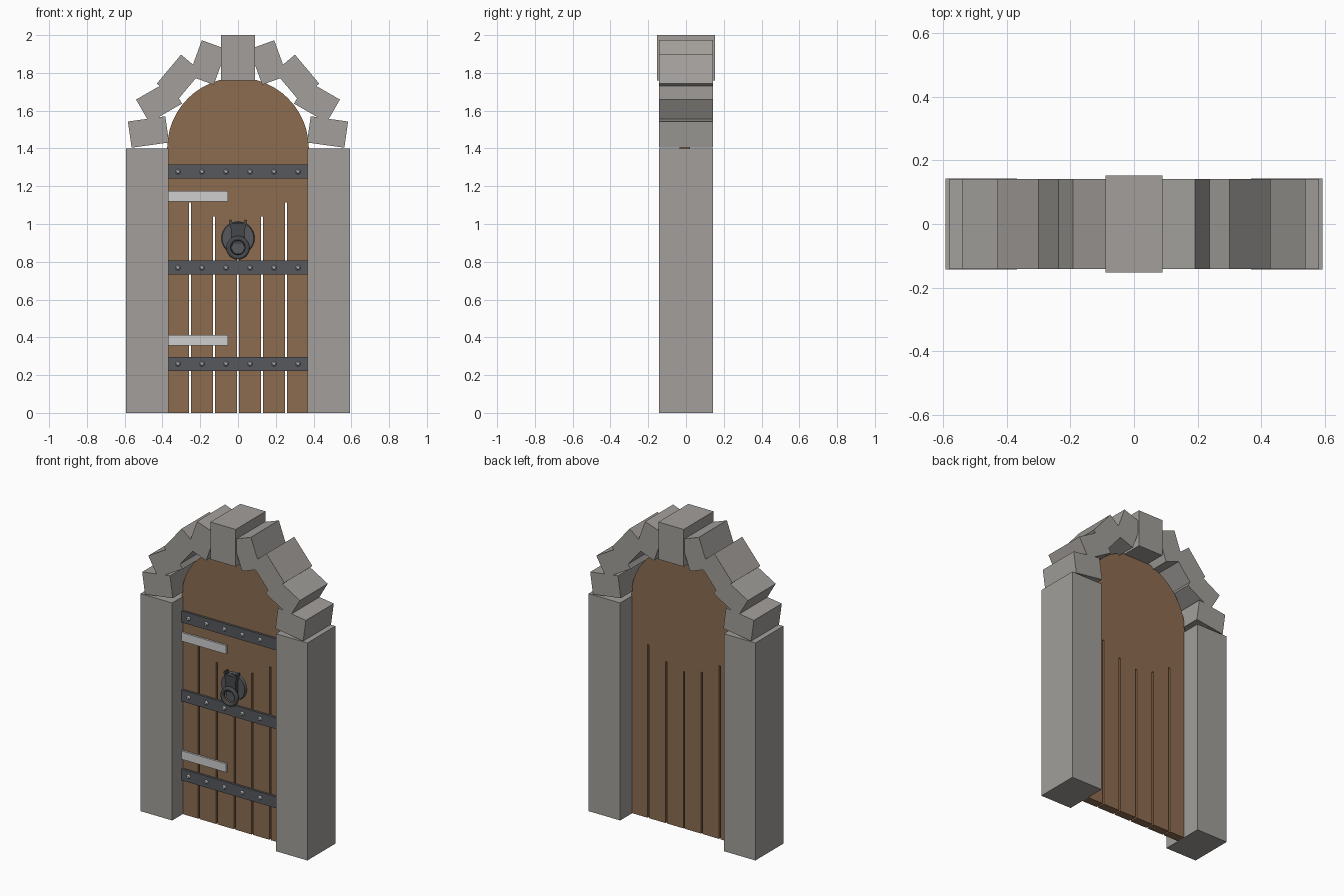
import bpy, bmesh, math
from mathutils import Matrix, Vector

if "Cube" in bpy.data.objects:
    bpy.data.objects.remove(bpy.data.objects["Cube"])


def material(name, rgb):
    m = bpy.data.materials.new(name)
    m.diffuse_color = (*rgb, 1)
    m.use_nodes = True
    m.node_tree.nodes["Principled BSDF"].inputs["Base Color"].default_value = m.diffuse_color
    return m


STONE = material("grey_stone", (0.36, 0.345, 0.325))
WOOD = material("brown_wood", (0.265, 0.15, 0.08))
IRON = material("dark_iron", (0.095, 0.098, 0.108))
BLACK_IRON = material("black_iron", (0.06, 0.064, 0.07))
STEEL = material("pale_steel", (0.62, 0.62, 0.62))
RIVET = material("rivet_steel", (0.42, 0.44, 0.46))


def finish(name, bm, mat, smooth=False):
    bmesh.ops.recalc_face_normals(bm, faces=bm.faces[:])
    me = bpy.data.meshes.new(name)
    bm.to_mesh(me)
    bm.free()
    me.materials.append(mat)
    ob = bpy.data.objects.new(name, me)
    bpy.context.collection.objects.link(ob)
    if smooth:
        bpy.context.view_layer.objects.active = ob
        ob.select_set(True)
        bpy.ops.object.shade_smooth_by_angle(angle=math.radians(40))
        ob.select_set(False)
    return ob


def box(name, center, size, mat, tilt=0):
    """Box turned by tilt degrees in the front plane (x towards z)."""
    bm = bmesh.new()
    m = (Matrix.Translation(center) @ Matrix.Rotation(math.radians(-tilt), 4, 'Y')
         @ Matrix.Diagonal((*size, 1)))
    bmesh.ops.create_cube(bm, size=1, matrix=m)
    return finish(name, bm, mat)


def disc(name, center, r1, r2, depth, mat, segs=32):
    """Short cone facing the front, r1 at the back and r2 at the front."""
    bm = bmesh.new()
    m = Matrix.Translation(center) @ Matrix.Rotation(math.pi / 2, 4, 'X')
    bmesh.ops.create_cone(bm, cap_ends=True, segments=segs, radius1=r1,
                          radius2=r2, depth=depth, matrix=m)
    return finish(name, bm, mat, True)


def ring(name, center, major, minor, mat, segs=32, sides=10):
    """Torus standing in the front plane."""
    bm = bmesh.new()
    loops = []
    for i in range(segs):
        a = 2 * math.pi * i / segs
        loop = []
        for j in range(sides):
            b = 2 * math.pi * j / sides
            r = major + minor * math.cos(b)
            loop.append(bm.verts.new(Vector(center) + Vector(
                (r * math.cos(a), minor * math.sin(b), r * math.sin(a)))))
        loops.append(loop)
    for i in range(segs):
        p, q = loops[i], loops[(i + 1) % segs]
        for j in range(sides):
            k = (j + 1) % sides
            bm.faces.new((p[j], q[j], q[k], p[k]))
    return finish(name, bm, mat, True)


# Stone pillars and the arch stones, mirrored left and right
ARCH = [(0.474, 1.487, 8), (0.418, 1.648, 30), (0.312, 1.775, 50), (0.160, 1.855, 70)]
for side, s in (("left", -1), ("right", 1)):
    box(f"{side}_pillar", (s * 0.4815, 0, 0.7), (0.225, 0.285, 1.4), STONE)
    for n, (x, z, tilt) in enumerate(ARCH):
        box(f"{side}_arch_stone_{n + 1}", (s * x, 0, z), (0.2, 0.284, 0.14),
            STONE, -s * tilt)
box("keystone", (0, 0, 1.88), (0.18, 0.305, 0.24), STONE)

# Door leaf: arched outline with slots running up from the bottom between planks
FRONT, BACK = -0.035, 0.02
R, SPRING, GAP = 0.375, 1.4, 0.005
outline = [(-R, 0)]
for x, top in ((-0.254, 1.115), (-0.127, 1.04), (0, 1.01), (0.127, 1.04), (0.254, 1.115)):
    outline += [(x - GAP, 0), (x - GAP, top), (x + GAP, top), (x + GAP, 0)]
outline.append((R, 0))
for i in range(25):
    a = math.pi * i / 24
    outline.append((R * math.cos(a), SPRING + R * math.sin(a)))
bm = bmesh.new()
face = bm.faces.new([bm.verts.new((x, FRONT, z)) for x, z in outline])
out = bmesh.ops.extrude_face_region(bm, geom=[face])
for v in out["geom"]:
    if isinstance(v, bmesh.types.BMVert):
        v.co.y = BACK
bmesh.ops.triangulate(bm, faces=[f for f in bm.faces if len(f.verts) > 4])
finish("door_leaf", bm, WOOD)

# Iron straps with domed rivets
for n, z in enumerate((0.26, 0.769, 1.277)):
    box(f"strap_{n + 1}", (0, FRONT - 0.006, z), (0.735, 0.016, 0.074), IRON)
    for k in range(6):
        disc(f"rivet_{n + 1}_{k + 1}", (-0.318 + k * 0.1272, FRONT - 0.018, z),
             0.015, 0.008, 0.012, RIVET, 10)

# Pale hinge plates on the left
for n, z in enumerate((0.385, 1.146)):
    box(f"hinge_plate_{n + 1}", (-0.211, FRONT - 0.005, z), (0.318, 0.014, 0.055), STEEL)

# Door knocker: round plate, bracket with two ears, hanging ring
disc("knocker_plate", (0, FRONT - 0.008, 0.925), 0.088, 0.084, 0.018, IRON)
box("knocker_bracket", (0, FRONT - 0.03, 0.95), (0.075, 0.03, 0.11), BLACK_IRON)
for side, s in (("left", -1), ("right", 1)):
    box(f"{side}_bracket_ear", (s * 0.038, FRONT - 0.028, 1.0), (0.012, 0.034, 0.045),
        BLACK_IRON, s * -8)
ring("knocker_ring", (0, FRONT - 0.05, 0.874), 0.05, 0.013, BLACK_IRON)
disc("knocker_stud", (0, FRONT - 0.026, 0.874), 0.036, 0.034, 0.03, IRON, 24)
